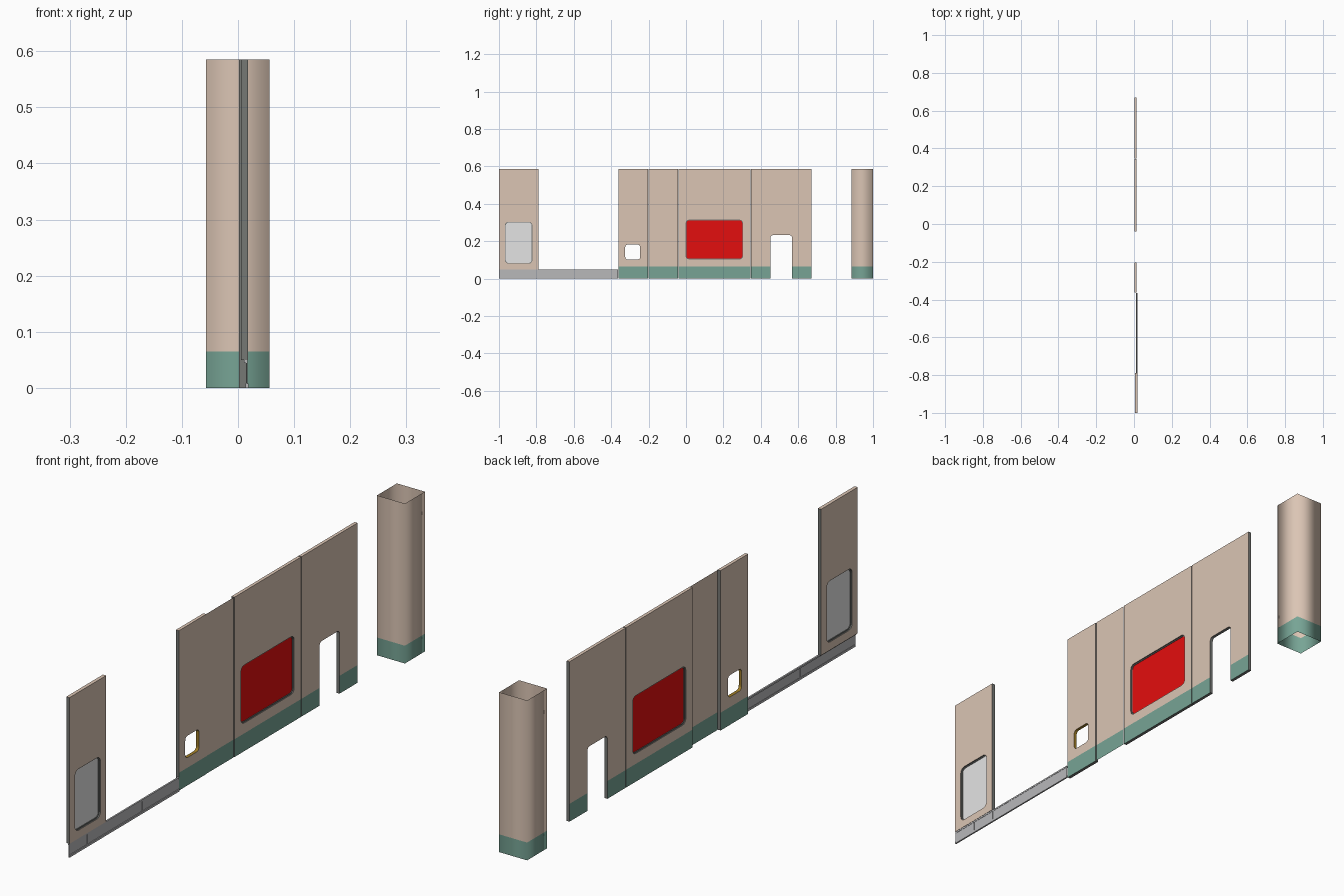
import bpy, bmesh, math
from mathutils import Vector

if "Cube" in bpy.data.objects:
    bpy.data.objects.remove(bpy.data.objects["Cube"])

TOP, BAND = 0.585, 0.065


def mat(name, r, g, b):
    m = bpy.data.materials.new(name)
    lin = [((c / 255 + 0.055) / 1.055) ** 2.4 if c > 10 else c / 255 / 12.92 for c in (r, g, b)]
    m.diffuse_color = (*lin, 1)
    m.use_nodes = True
    m.node_tree.nodes["Principled BSDF"].inputs["Base Color"].default_value = m.diffuse_color
    return m


TAN = mat("tan_paint", 219, 197, 180)
GREEN = mat("green_paint", 119, 164, 149)
EDGE = mat("dark_grey_edge", 118, 120, 117)
GOLD = mat("gold_trim", 160, 125, 40)
RED = mat("red_panel", 228, 14, 14)
PALE = mat("pale_grey_glass", 228, 228, 228)
STEEL = mat("steel_grey", 184, 184, 186)


def add(name, bm, mats):
    me = bpy.data.meshes.new(name)
    bm.to_mesh(me)
    bm.free()
    for m in mats:
        me.materials.append(m)
    ob = bpy.data.objects.new(name, me)
    bpy.context.collection.objects.link(ob)
    return ob


def arc(cy, cz, r, a0, a1, n=5):
    return [(cy + r * math.cos(math.radians(a0 + (a1 - a0) * i / n)),
             cz + r * math.sin(math.radians(a0 + (a1 - a0) * i / n))) for i in range(n + 1)]


def round_rect(y0, y1, z0, z1, r, grow=0.0):
    y0, y1, z0, z1, r = y0 - grow, y1 + grow, z0 - grow, z1 + grow, r + grow
    return (arc(y0 + r, z0 + r, r, 180, 270) + arc(y1 - r, z0 + r, r, 270, 360)
            + arc(y1 - r, z1 - r, r, 0, 90) + arc(y0 + r, z1 - r, r, 90, 180))


def rect(y0, y1, z0, z1):
    return [(y0, z0), (y1, z0), (y1, z1), (y0, z1)]


def split_band(bm):
    bmesh.ops.bisect_plane(bm, geom=bm.verts[:] + bm.edges[:] + bm.faces[:],
                           plane_co=(0, 0, BAND), plane_no=(0, 0, 1))


def panel(name, loops, x0, x1, rim=EDGE, face=TAN, low=GREEN):
    """Thick wall panel: first loop is the outline, the rest are holes."""
    cu = bpy.data.curves.new(name, 'CURVE')
    cu.dimensions, cu.fill_mode, cu.extrude = '2D', 'BOTH', (x1 - x0) / 2
    for pts in loops:
        s = cu.splines.new('POLY')
        s.points.add(len(pts) - 1)
        for p, (y, z) in zip(s.points, pts):
            p.co = (y, z, 0, 1)
        s.use_cyclic_u = True
    tmp = bpy.data.objects.new(name + "_tmp", cu)
    me = bpy.data.meshes.new_from_object(tmp)
    bpy.data.objects.remove(tmp)
    bm = bmesh.new()
    bm.from_mesh(me)
    bpy.data.meshes.remove(me)
    for v in bm.verts:
        u, w, d = v.co
        v.co = ((x0 + x1) / 2 + d, u, w)
    bmesh.ops.remove_doubles(bm, verts=bm.verts, dist=1e-5)
    split_band(bm)
    bmesh.ops.recalc_face_normals(bm, faces=bm.faces)
    ys = [p[0] for p in loops[0]]
    for f in bm.faces:
        f.smooth = False
        c = f.calc_center_median()
        if abs(f.normal.x) > 0.7:
            f.material_index = 0 if c.z > BAND else 1
        elif c.z > TOP - 0.01:
            f.material_index = 0
        else:
            inner = min(ys) + 0.005 < c.y < max(ys) - 0.005 and c.z > 0.07
            f.material_index = 3 if inner else 2
    return add(name, bm, [face, low, EDGE, rim])


def sheet(name, quads, mats, band=False):
    """Thin sheets without thickness, optionally with the green lower band."""
    bm = bmesh.new()
    for q in quads:
        bm.faces.new([bm.verts.new(p) for p in q])
    bmesh.ops.remove_doubles(bm, verts=bm.verts, dist=1e-5)
    if band:
        split_band(bm)
        for f in bm.faces:
            f.material_index = int(f.calc_center_median().z < BAND)
    return add(name, bm, mats)


def upright(x, y0, y1, z0, z1):
    return [(x, y0, z0), (x, y1, z0), (x, y1, z1), (x, y0, z1)]


def box(bm, x0, x1, y0, y1, z0, z1):
    r = bmesh.ops.create_cube(bm, size=1)
    for v in r['verts']:
        v.co = Vector(((x0 + x1) / 2 + v.co.x * (x1 - x0),
                       (y0 + y1) / 2 + v.co.y * (y1 - y0),
                       (z0 + z1) / 2 + v.co.z * (z1 - z0)))


XA, XB = 0.002, 0.014
JOINT, G = 0.346, 0.0015   # panel joint and half its gap
FRAME = 0.004              # width of the dark frame around each pane
RED_OPENING = (0.002, 0.301, 0.107, 0.311, 0.014)
PALE_OPENING = (-0.964, -0.825, 0.084, 0.300, 0.016)

# wall panels
panel("small_window_panel", [rect(-0.362, -0.203, 0, TOP),
                             round_rect(-0.325, -0.245, 0.102, 0.182, 0.014)], XA, XB, GOLD)
panel("red_window_panel", [rect(-0.041, JOINT - G, 0, TOP),
                           round_rect(*RED_OPENING, FRAME)], XA, XB)
door = ([(JOINT + G, 0), (0.452, 0)] + arc(0.464, 0.220, 0.012, 180, 90)
        + arc(0.555, 0.220, 0.012, 90, 0) + [(0.567, 0), (0.671, 0), (0.671, TOP), (JOINT + G, TOP)])
panel("doorway_panel", [door], XA, XB)
panel("end_panel", [rect(-1.0, -0.788, 0.05, TOP),
                    round_rect(*PALE_OPENING, FRAME)], 0.005, 0.018, low=TAN)

# thin joining panel, flush with the outer face
sheet("thin_panel", [upright(XB - 0.001, -0.2, -0.044, 0, TOP)], [TAN, GREEN], band=True)

# recessed panes with dark frames
for name, m, x, o in (("red_pane", RED, 0.008, RED_OPENING),
                      ("pale_pane", PALE, 0.0115, PALE_OPENING)):
    sheet(name, [[(x, y, z) for y, z in round_rect(*o)]], [m])
    panel(name + "_frame", [round_rect(*o, FRAME), round_rect(*o)],
          x - 0.002, x + 0.002, face=EDGE, low=EDGE)

# square open column with softly shaded corners
xl, xr, yf, yb = -0.057, 0.056, 0.885, 1.0
ring = [(xl, yf), (xr, yf), (xr, yb), (xl, yb)]
walls = []
for i in range(4):
    (ax, ay), (bx, by) = ring[i], ring[(i + 1) % 4]
    walls.append([(ax, ay, 0), (bx, by, 0), (bx, by, TOP), (ax, ay, TOP)])
column = sheet("square_column", walls, [TAN, GREEN], band=True)
column.data.polygons.foreach_set("use_smooth", [True] * len(column.data.polygons))

# low skirting rail with foot, lip and divider posts
bm = bmesh.new()
Y0, Y1 = -1.0, -0.364
box(bm, 0.0145, 0.0160, Y0, Y1, 0.0, 0.05)
box(bm, 0.0130, 0.0190, Y0, Y1, 0.0, 0.008)
box(bm, 0.0110, 0.0170, Y0, Y1, 0.044, 0.05)
for i in range(1, 6):
    a = Y0 + i * (Y1 - Y0) / 6
    box(bm, 0.0140, 0.0165, a - 0.001, a + 0.001, 0.008, 0.044)
add("skirting_rail", bm, [STEEL])
